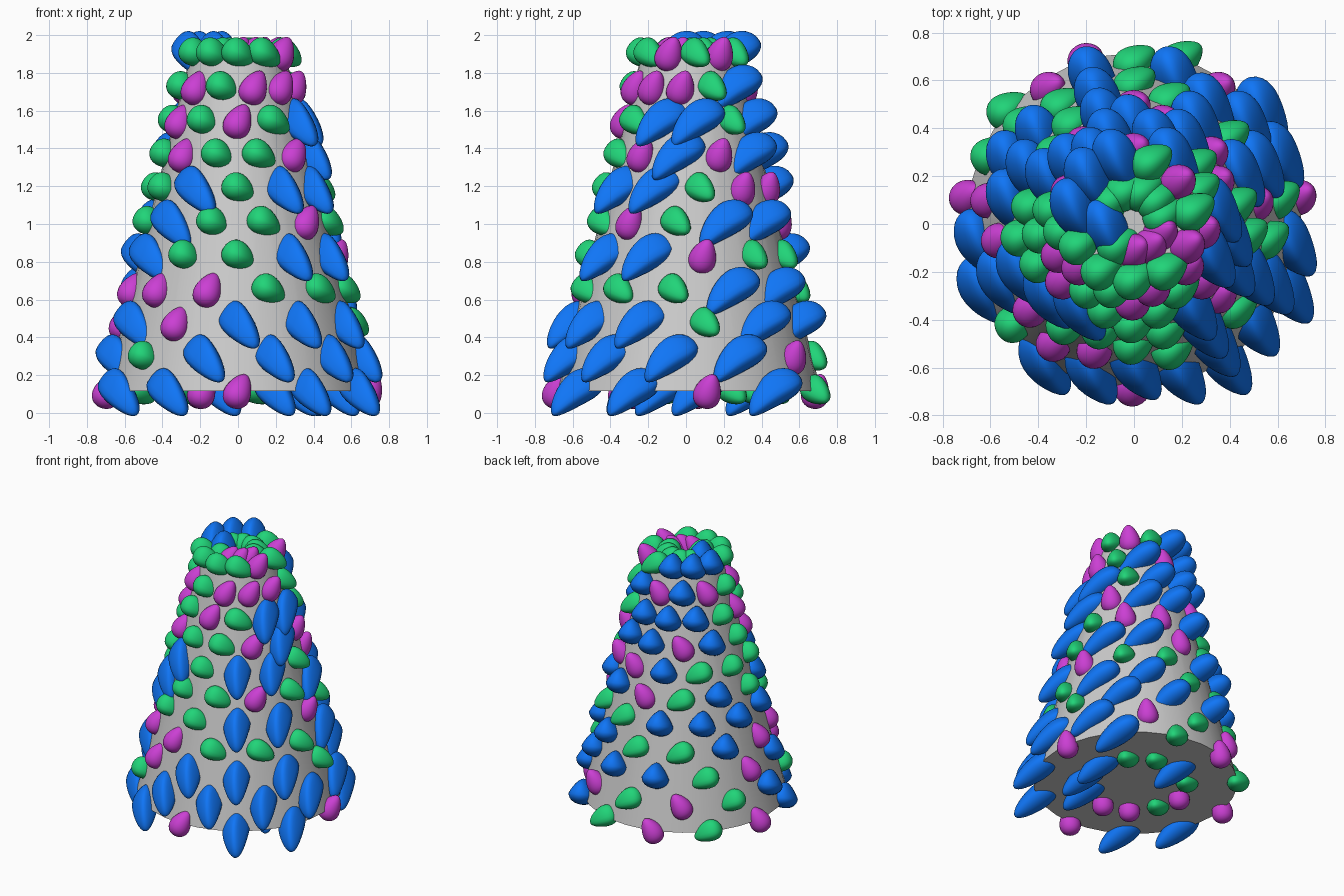
import bpy
from math import sin, cos, tau, radians
from mathutils import Vector

if "Cube" in bpy.data.objects:
    bpy.data.objects.remove(bpy.data.objects["Cube"])

N = 11                        # pods per ring
Z0, Z1 = 0.115, 1.90          # cone heights
R0, R1 = 0.70, 0.25           # cone radii
CY = 0.015                    # cone axis, y


def material(name, color):
    m = bpy.data.materials.new(name)
    m.diffuse_color = (*color, 1)
    m.use_nodes = True
    m.node_tree.nodes["Principled BSDF"].inputs["Base Color"].default_value = m.diffuse_color
    return m


def smooth(obj, angle):
    bpy.ops.object.select_all(action='DESELECT')
    obj.select_set(True)
    bpy.context.view_layer.objects.active = obj
    bpy.ops.object.shade_smooth_by_angle(angle=radians(angle))


def pod_mesh(name, head, length, radius, taper, hook, peak, color):
    """Egg stretched along 'head' (its broad end), thin end bent by 'hook'.
    'peak' narrows the upper side to a crest and flattens the underside."""
    bpy.ops.mesh.primitive_uv_sphere_add(segments=24, ring_count=16, radius=1)
    obj = bpy.context.object
    head = Vector(head).normalized()
    side = head.cross(Vector((0, 0, 1))).normalized()
    up = side.cross(head)
    for v in obj.data.vertices:
        x, y, t = v.co
        s = radius * (1 + taper * t)
        if y > 0:
            x, y = x * (1 - peak * y), y * (1 + 0.35 * peak)
        else:
            y *= 1 - 0.5 * peak
        p = side * x * s + up * y * s + head * t * length
        v.co = p + Vector(hook) * max(0, 0.3 - t) ** 2
    smooth(obj, 60)
    mesh = obj.data
    mesh.name = name
    mesh.materials.append(material(name, color))
    bpy.data.objects.remove(obj)
    return mesh


# cone body
bpy.ops.mesh.primitive_cone_add(vertices=32, radius1=R0, radius2=R1, depth=Z1 - Z0,
                                location=(0, CY, (Z0 + Z1) / 2))
cone = bpy.context.object
cone.name = "cone_body"
smooth(cone, 40)

# three pod shapes, never rotated
pods = {
    'b': ("blue_claw", pod_mesh("blue_claw", (-0.32, 0.86, 0.40), 0.157, 0.092, 0.14,
                                (0.025, 0, -0.035), 0.45, (0.005, 0.18, 0.93))),
    'g': ("green_pod", pod_mesh("green_pod", (-0.8, -0.42, 0.32), 0.09, 0.075, 0.2,
                                (0.005, 0.01, -0.01), 0.25, (0.015, 0.66, 0.19))),
    'p': ("purple_bud", pod_mesh("purple_bud", (-0.3, -0.2, -0.9), 0.095, 0.071, 0.28,
                                 (0.006, 0.006, 0), 0, (0.6, 0.05, 0.66))),
}


def ring(kinds, r, z, shift):
    for k, kind in enumerate(kinds):
        a = (k + shift) * tau / N
        name, mesh = pods[kind]
        obj = bpy.data.objects.new(name, mesh)
        obj.location = (r * sin(a), CY - r * cos(a), z)
        bpy.context.collection.objects.link(obj)


# staggered rings up the side, counted from the front
rows = ["pbbpbgpgpbb", "bbbbpgpgbgb", "bbbgbbbgpbp", "gggbbggbppp",
        "gbbpggbbbbg", "gpgbbpgbgbg", "gbbgppbgggb", "gpbpbbpbgpg",
        "pgbbgbbbgpg", "pppgbpbpgpg", "ggpgpgbbbgg"]
for i, row in enumerate(rows):
    f = i / (len(rows) - 1)
    ring(row, R0 + (R1 - R0) * f, Z0 + (Z1 - Z0) * f, 0.5 * (i % 2))

# inner rings on the two end caps
ring("pbbbggbgpgp", R0 / 2, Z0, 0)
ring("pppggggggbg", R1 / 2, Z1, 0)
